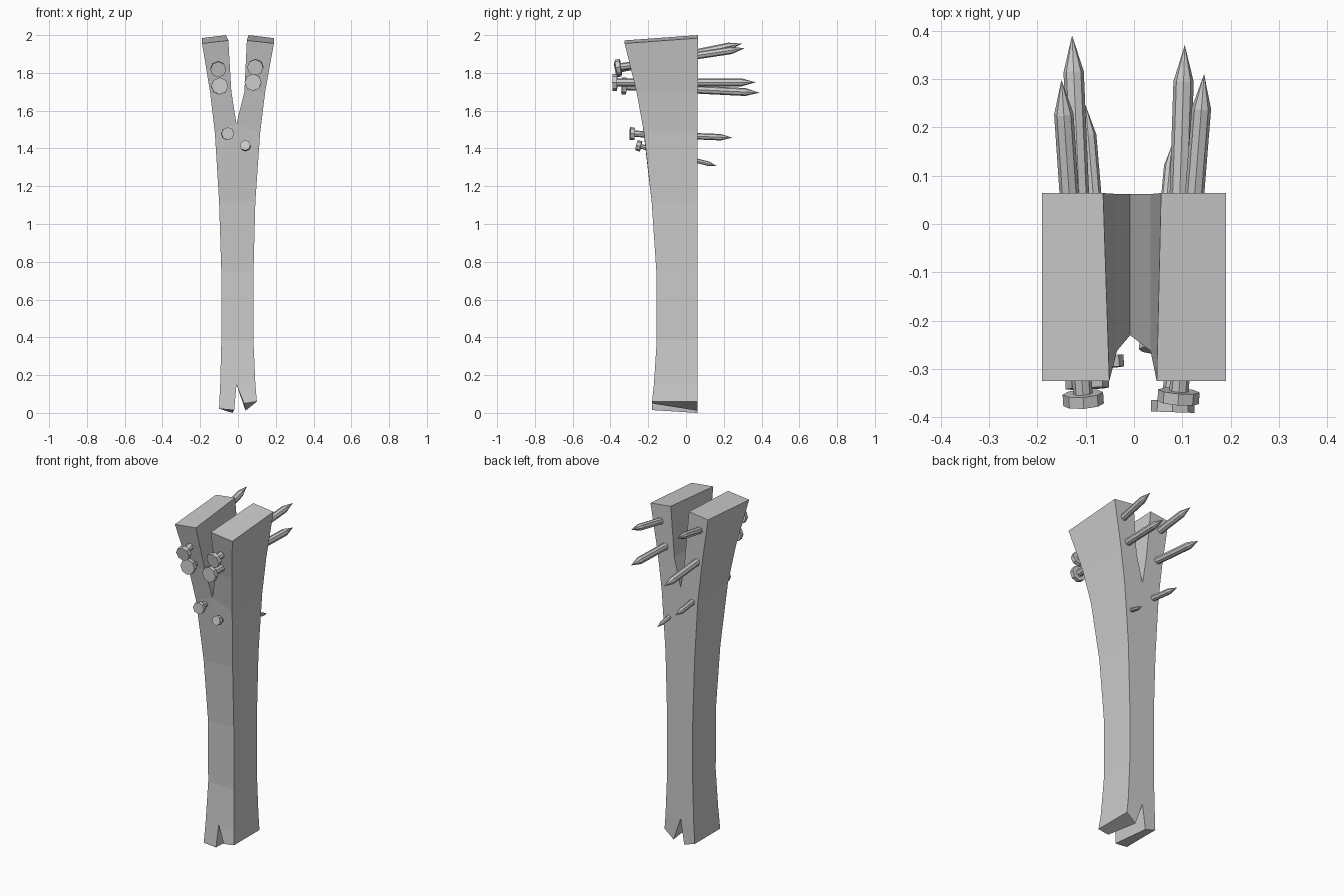
import bpy, bmesh
from mathutils import Vector

if "Cube" in bpy.data.objects:
    bpy.data.objects.remove(bpy.data.objects["Cube"])


def finish(bm, name):
    bmesh.ops.remove_doubles(bm, verts=bm.verts, dist=0.0005)
    bmesh.ops.recalc_face_normals(bm, faces=bm.faces)
    me = bpy.data.meshes.new(name)
    bm.to_mesh(me)
    bm.free()
    ob = bpy.data.objects.new(name, me)
    bpy.context.scene.collection.objects.link(ob)
    return ob


# Split wooden club: levels between the two splits (z, left x, right x, front y)
BACK = 0.062
SHAFT = [(0.15, -0.094, 0.092, -0.170), (0.38, -0.088, 0.082, -0.155),
         (0.75, -0.088, 0.082, -0.157), (1.12, -0.100, 0.092, -0.182),
         (1.48, -0.122, 0.117, -0.222)]

# Each level: front and back points of left outer, left inner, right inner, right outer
levels = [[((-0.10, -0.18, 0.022), (-0.10, 0.06, 0.022)),
           ((-0.02, -0.18, 0.015), (-0.03, 0.06, 0.0)),
           ((0.032, -0.18, 0.05), (0.04, 0.06, 0.012)),
           ((0.10, -0.18, 0.06), (0.10, 0.06, 0.06))]]
for z, xl, xr, f in SHAFT:
    zm = 1.53 if z == 1.48 else z
    fm = -0.230 if z == 1.48 else f
    levels.append([((x, fy, h), (x, BACK, h)) for x, fy, h in
                   ((xl, f, z), (-0.008, fm, zm), (-0.008, fm, zm), (xr, f, z))])
levels.append([((x, -0.262, 1.70), (x, BACK, 1.70)) for x in (-0.148, -0.035, 0.034, 0.144)])
levels.append([((-0.19, -0.325, 1.956), (-0.19, 0.064, 1.984)),
               ((-0.051, -0.325, 1.972), (-0.064, 0.064, 2.0)),
               ((0.047, -0.325, 1.972), (0.056, 0.064, 2.0)),
               ((0.19, -0.325, 1.956), (0.19, 0.064, 1.984))])

bm = bmesh.new()
grid = [[[bm.verts.new(p) for p in col] for col in lv] for lv in levels]
last = len(grid) - 1
for i in range(last):
    a, b = grid[i], grid[i + 1]
    for l in (0, 2):                                  # front and back of each half
        for s in (0, 1):
            bm.faces.new((a[l][s], a[l + 1][s], b[l + 1][s], b[l][s]))
    split = i == 0 or i >= len(SHAFT)
    for c in ((0, 1, 2, 3) if split else (0, 3)):     # outer sides and split walls
        bm.faces.new((a[c][0], a[c][1], b[c][1], b[c][0]))
for i in (0, last):                                   # end caps
    for l in (0, 2):
        g = grid[i]
        bm.faces.new((g[l][0], g[l + 1][0], g[l + 1][1], g[l][1]))
finish(bm, "wooden_club")


# Nail: head disc, shank and pointed tip, spun as rings along one axis
def nail(name, head, tip, r_head, r_shank, sides=8):
    head, tip = Vector(head), Vector(tip)
    axis = tip - head
    length = axis.length
    rot = axis.to_track_quat('Z', 'Y')
    profile = [(r_head, -0.012), (r_head, 0.012), (r_shank, 0.012),
               (r_shank, length - 3.6 * r_shank)]
    bm = bmesh.new()
    rings = []
    for r, h in profile:
        ret = bmesh.ops.create_circle(bm, segments=sides, radius=r)
        for v in ret["verts"]:
            v.co = head + rot @ (v.co + Vector((0, 0, h)))
        rings.append(ret["verts"])
    bm.faces.new(rings[0])
    point = bm.verts.new(tip)
    for k in range(sides):
        j = (k + 1) % sides
        for a, b in zip(rings, rings[1:]):
            bm.faces.new((a[k], a[j], b[j], b[k]))
        bm.faces.new((rings[-1][k], rings[-1][j], point))
    finish(bm, name)


nail("nail_top_left", (-0.105, -0.362, 1.82), (-0.15, 0.298, 1.955), 0.042, 0.02)
nail("nail_top_right", (0.092, -0.357, 1.83), (0.145, 0.31, 1.93), 0.043, 0.02)
nail("nail_middle_left", (-0.097, -0.328, 1.73), (-0.128, 0.39, 1.695), 0.045, 0.021)
nail("nail_middle_right", (0.08, -0.377, 1.75), (0.105, 0.37, 1.75), 0.045, 0.021)
nail("nail_lower_left", (-0.055, -0.285, 1.478), (-0.1, 0.245, 1.457), 0.034, 0.017)
nail("nail_lower_right", (0.039, -0.25, 1.414), (0.078, 0.162, 1.308), 0.028, 0.012)
